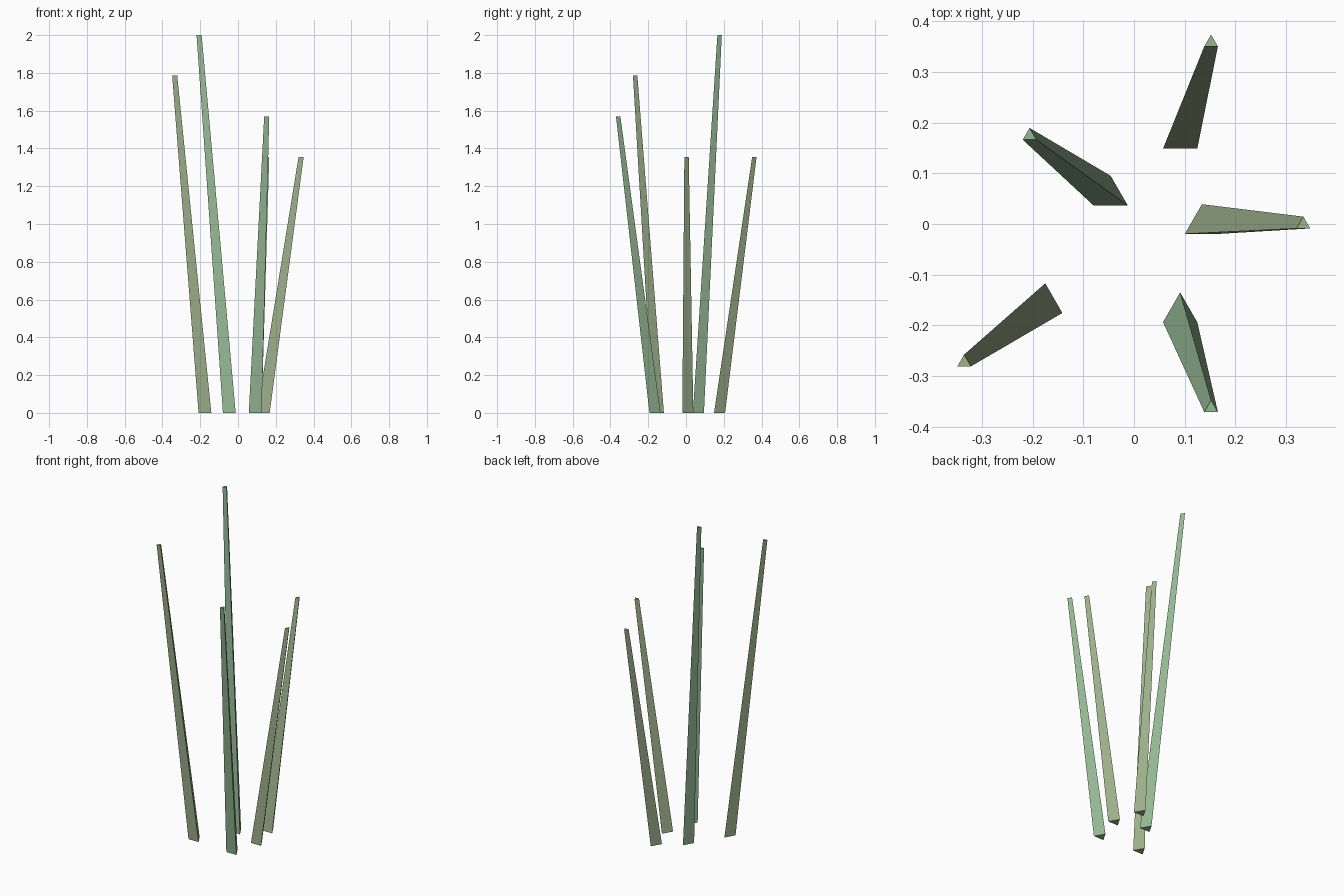
import bpy, bmesh
from math import radians, sin, cos

if "Cube" in bpy.data.objects:
    bpy.data.objects.remove(bpy.data.objects["Cube"])


def material(name, rgb):
    m = bpy.data.materials.new(name)
    m.diffuse_color = (*rgb, 1)
    m.use_nodes = True
    m.node_tree.nodes["Principled BSDF"].inputs["Base Color"].default_value = m.diffuse_color
    return m


green = material("green", (0.30, 0.48, 0.30))
olive = material("olive", (0.34, 0.44, 0.26))


def blade(name, base, tip, height, mat):
    """Leaning three-sided blade, tapering from base to tip."""
    bm = bmesh.new()
    rings = []
    for (cx, cy), z, r in ((base, 0, 0.039), (tip, height, 0.0155)):
        rings.append([bm.verts.new((cx + r * cos(radians(a)), cy + r * sin(radians(a)), z))
                      for a in (90, 210, 330)])
    low, top = rings
    bm.faces.new(low[::-1])
    bm.faces.new(top)
    for i in range(3):
        j = (i + 1) % 3
        bm.faces.new((low[i], low[j], top[j], top[i]))
    me = bpy.data.meshes.new(name)
    bm.to_mesh(me)
    bm.free()
    me.materials.append(mat)
    bpy.context.collection.objects.link(bpy.data.objects.new(name, me))


# Five grass blades fanning outward
blade("grass_blade_right", (0.134, 0.0), (0.334, -0.001), 1.355, olive)
blade("grass_blade_back", (0.091, 0.168), (0.152, 0.358), 1.355, olive)
blade("grass_blade_tall", (-0.046, 0.056), (-0.206, 0.174), 2.0, green)
blade("grass_blade_left", (-0.175, -0.156), (-0.335, -0.273), 1.785, olive)
blade("grass_blade_front", (0.091, -0.174), (0.152, -0.363), 1.57, green)
